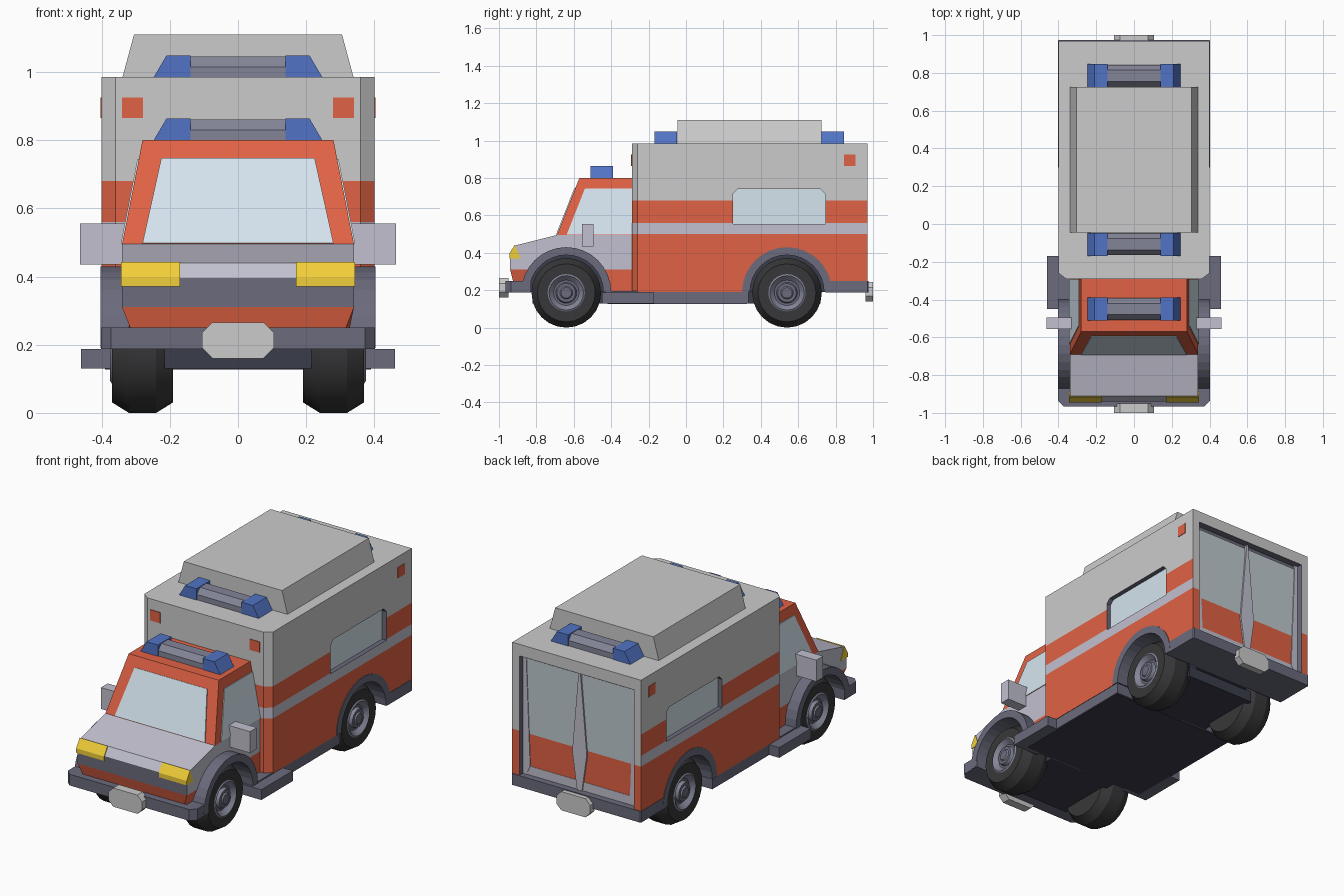
import bpy, bmesh, math
from mathutils import Vector

if "Cube" in bpy.data.objects:
    bpy.data.objects.remove(bpy.data.objects["Cube"])


def mat(name, r, g, b):
    m = bpy.data.materials.new(name)
    m.diffuse_color = (*[(c / 255) ** 2.2 for c in (r, g, b)], 1)
    m.use_nodes = True
    m.node_tree.nodes["Principled BSDF"].inputs["Base Color"].default_value = m.diffuse_color
    return m


RED = mat("red", 224, 98, 70)
WHITE = mat("white", 216, 215, 219)
GREY = mat("light_grey", 192, 191, 206)
DARK = mat("dark_grey", 106, 106, 124)
STEEL = mat("steel", 130, 132, 150)
UNDER = mat("underside", 60, 62, 76)
BLACK = mat("rubber", 58, 58, 60)
BLUE = mat("blue", 82, 115, 195)
YELLOW = mat("yellow", 242, 206, 60)
GLASS = mat("glass", 212, 228, 238)
DOORGLASS = mat("door_glass", 190, 200, 206)


def finish(name, bm, mats):
    bmesh.ops.recalc_face_normals(bm, faces=bm.faces)
    me = bpy.data.meshes.new(name)
    bm.to_mesh(me)
    bm.free()
    for m in mats:
        me.materials.append(m)
    ob = bpy.data.objects.new(name, me)
    bpy.context.collection.objects.link(ob)
    return ob


def solid(bm, pts, vec):
    """Extrude the polygon pts along vec into a closed solid."""
    f = bm.faces.new([bm.verts.new(p) for p in pts])
    r = bmesh.ops.extrude_face_region(bm, geom=[f], use_keep_orig=True)
    bmesh.ops.translate(bm, vec=vec, verts=[v for v in r["geom"] if isinstance(v, bmesh.types.BMVert)])


PLACE = {"x": lambda p, a: (a, p[0], p[1]), "y": lambda p, a: (p[0], a, p[1]), "z": lambda p, a: (p[0], p[1], a)}


def prism_bm(pts, axis, a, b, mirror=False):
    bm = bmesh.new()
    vec = Vector(PLACE[axis]((0, 0), b - a))
    for s in ((1, -1) if mirror else (1,)):
        solid(bm, [(x * s, y, z) for x, y, z in (PLACE[axis](p, a) for p in pts)], (vec.x * s, vec.y, vec.z))
    return bm


def prism(name, pts, axis, a, b, m, mirror=False):
    return finish(name, prism_bm(pts, axis, a, b, mirror), [m])


def box(name, x, y, z, m, mirror=False):
    return prism(name, [(x[0], y[0]), (x[1], y[0]), (x[1], y[1]), (x[0], y[1])], "z", z[0], z[1], m, mirror)


def cut_levels(bm, levels):
    for z in levels:
        bmesh.ops.bisect_plane(bm, geom=bm.verts[:] + bm.edges[:] + bm.faces[:], plane_co=(0, 0, z), plane_no=(0, 0, 1))


def carve(ob, cutters):
    for c in cutters:
        md = ob.modifiers.new("cut", "BOOLEAN")
        md.operation, md.solver, md.object = "DIFFERENCE", "EXACT", c
        md.material_mode = "TRANSFER"
    me = bpy.data.meshes.new_from_object(ob.evaluated_get(bpy.context.evaluated_depsgraph_get()))
    ob.modifiers.clear()
    ob.data = me
    for c in cutters:
        bpy.data.objects.remove(c)


def arc(cy, r, n=16):
    return [(cy + r * math.cos(math.pi * i / n), 0.19 + r * math.sin(math.pi * i / n)) for i in range(n + 1)]


def well(cy):
    pts = arc(cy, 0.2)
    return prism("well_cutter", [(cy + 0.2, 0.1)] + pts + [(cy - 0.2, 0.1)], "x", 0.17, 0.6, UNDER, True)


FRONT, REAR = -0.64, 0.54

# Rear box with colour bands, door recess, side window recesses and wheel wells
bm = prism_bm([(-0.36, -0.29), (0.36, -0.29), (0.4, -0.26), (0.4, 0.97), (-0.4, 0.97), (-0.4, -0.26)], "z", 0.19, 0.985)
cut_levels(bm, (0.5, 0.56, 0.68))
bmesh.ops.recalc_face_normals(bm, faces=bm.faces)
for f in bm.faces:
    z, back = f.calc_center_median().z, f.normal.y > 0.9
    f.material_index = 3 if f.normal.z < -0.9 else 0 if z < 0.5 or (0.56 < z < 0.68 and not back) else 2 if z < 0.56 and not back else 1
body = finish("box_body", bm, [RED, WHITE, GREY, UNDER])
win = [(0.25, 0.555), (0.745, 0.555), (0.745, 0.715), (0.72, 0.74), (0.275, 0.74), (0.25, 0.715)]
carve(body, [box("door_cutter", (-0.355, 0.355), (0.93, 1.1), (0.25, 0.92), DARK),
             prism("window_cutter", win, "x", 0.37, 0.5, DARK, True), well(REAR)])
prism("side_windows", win, "x", 0.365, 0.374, GLASS, True)

# Rear doors: glass above, red below, tapered posts and sill
box("door_glass", (0.01, 0.34), (0.92, 0.936), (0.48, 0.9), DOORGLASS, True)
box("door_panel", (0.01, 0.34), (0.92, 0.936), (0.3, 0.48), RED, True)
box("door_sill", (-0.355, 0.355), (0.92, 0.938), (0.25, 0.3), GREY)
prism("door_post", [(-0.005, 0.92), (-0.045, 0.46), (-0.015, 0.25), (0.015, 0.25), (0.045, 0.46), (0.005, 0.92)], "y", 0.92, 0.945, GREY)
prism("door_edge", [(0.355, 0.25), (0.355, 0.92), (0.335, 0.92), (0.31, 0.3), (0.335, 0.25)], "y", 0.92, 0.94, GREY, True)

# Cab: side profile, tapered above the waist
bm = prism_bm([(-0.28, 0.19), (-0.28, 0.8), (-0.57, 0.8), (-0.69, 0.495), (-0.91, 0.44), (-0.94, 0.395),
               (-0.94, 0.31), (-0.925, 0.25), (-0.9, 0.19)], "x", -0.34, 0.34)
cut_levels(bm, (0.31, 0.495))
for v in bm.verts:
    if v.co.z > 0.7:
        v.co.x *= 0.28 / 0.34
    elif v.co.z < 0.3 and v.co.y < -0.8:
        v.co.x *= 0.93
bmesh.ops.recalc_face_normals(bm, faces=bm.faces)
for f in bm.faces:
    c = f.calc_center_median()
    f.material_index = 3 if f.normal.z < -0.9 else 2 if c.y < -0.935 and c.z > 0.31 else 1 if 0.31 < c.z and (c.z < 0.495 and c.y < -0.3) else 0
carve(finish("cab", bm, [RED, GREY, DARK, UNDER]), [well(FRONT)])


# Cab glass follows the sloping windscreen and tapered sides
def screen(x, z):
    return (x, -0.69 + (z - 0.495) * 0.12 / 0.305, z)


def side(y, z, s):
    return (s * (0.34 - (z - 0.495) * 0.06 / 0.305), y, z)


bm = bmesh.new()
solid(bm, [screen(-0.28, 0.497), screen(0.28, 0.497), screen(0.225, 0.745), screen(-0.225, 0.745)], (0, -0.005, 0.002))
finish("windscreen", bm, [GLASS])
bm = bmesh.new()
for s in (1, -1):
    solid(bm, [side(-0.638, 0.497, s), side(-0.54, 0.745, s), side(-0.288, 0.745, s), side(-0.288, 0.497, s)], (s * 0.004, 0, 0))
finish("cab_side_windows", bm, [GLASS])

# Headlights and mirrors
prism("headlights", [(-0.945, 0.37), (-0.945, 0.395), (-0.915, 0.443), (-0.885, 0.37)], "x", 0.17, 0.343, YELLOW, True)
box("mirrors", (0.33, 0.463), (-0.555, -0.495), (0.435, 0.555), GREY, True)

# Wheel arches
for name, cy in (("front_arches", FRONT), ("rear_arches", REAR)):
    prism(name, arc(cy, 0.24) + arc(cy, 0.198)[::-1], "x", 0.28, 0.403, DARK, True)

# Chassis, bumpers, running boards
box("chassis_spine", (-0.215, 0.215), (-0.82, 0.72), (0.13, 0.195), UNDER)
box("chassis_middle", (-0.398, 0.398), (-0.43, 0.335), (0.13, 0.195), DARK)
box("floor_skin", (-0.39, 0.39), (-0.42, 0.325), (0.127, 0.14), UNDER)
box("running_boards", (0.3, 0.46), (-0.45, -0.17), (0.13, 0.188), DARK, True)
for name, s, y0, y1, c in (("front_bumper", -1, 0.83, 0.965, 0.03), ("rear_bumper", 1, 0.745, 0.975, 0.005)):
    prism(name, [(-0.402, s * y0), (0.402, s * y0), (0.402, s * (y1 - c)), (0.402 - c, s * y1),
                 (c - 0.402, s * y1), (-0.402, s * (y1 - c))], "z", 0.187, 0.25, DARK)
for name, y0, y1, z in (("front_plate", -1, -0.95, 0.16), ("rear_plate", 0.96, 1, 0.14)):
    prism(name, [(-0.105, z + 0.03), (-0.075, z), (0.075, z), (0.105, z + 0.03), (0.105, z + 0.075),
                 (0.075, z + 0.105), (-0.075, z + 0.105), (-0.105, z + 0.075)], "y", y0, y1, WHITE)

# Roof unit and light bars
prism("roof_unit", [(-0.34, 0.98), (0.34, 0.98), (0.305, 1.11), (-0.305, 1.11)], "y", -0.045, 0.725, WHITE)
for name, y, z in (("cab_lights", -0.45, 0.8), ("front_roof_lights", -0.108, 0.985), ("rear_roof_lights", 0.785, 0.985)):
    prism(name, [(0.14, z - 0.005), (0.25, z - 0.005), (0.21, z + 0.063), (0.14, z + 0.063)], "y", y - 0.061, y + 0.061, BLUE, True)
    prism(name + "_bar", [(y - 0.057, z - 0.005), (y - 0.057, z + 0.03), (y - 0.03, z + 0.06), (y + 0.03, z + 0.06),
                          (y + 0.057, z + 0.03), (y + 0.057, z - 0.005)], "x", -0.145, 0.145, STEEL)

# Small marker squares
box("front_markers", (0.278, 0.34), (-0.294, -0.28), (0.865, 0.925), RED, True)
box("side_markers", (0.39, 0.403), (0.845, 0.905), (0.865, 0.925), RED, True)

# Wheels: lathed profile of (x, radius, material of the next band)
PROFILE = [(0.19, 0, 0), (0.19, 0.155, 0), (0.24, 0.186, 0), (0.32, 0.186, 0), (0.37, 0.155, 0), (0.37, 0.1, 1),
           (0.375, 0.092, 1), (0.35, 0.068, 2), (0.35, 0.056, 1), (0.368, 0.05, 2), (0.368, 0.034, 1), (0.375, 0.028, 2), (0.375, 0, 0)]
N = 24
for name, cy in (("front_wheel", FRONT), ("rear_wheel", REAR)):
    for label, s in (("right", 1), ("left", -1)):
        bm = bmesh.new()
        rings = [[bm.verts.new((s * x, cy + r * math.cos(math.tau * i / N), 0.186 + r * math.sin(math.tau * i / N)))
                  for i in range(N)] for x, r, _ in PROFILE]
        for (a, b), (_, _, k) in zip(zip(rings, rings[1:]), PROFILE):
            for i in range(N):
                j = (i + 1) % N
                bm.faces.new((a[i], a[j], b[j], b[i])).material_index = k
        bmesh.ops.remove_doubles(bm, verts=bm.verts, dist=1e-5)
        ob = finish(f"{name}_{label}", bm, [BLACK, STEEL, DARK])
        bpy.ops.object.select_all(action="DESELECT")
        ob.select_set(True)
        bpy.context.view_layer.objects.active = ob
        bpy.ops.object.shade_smooth_by_angle(angle=math.radians(25))
